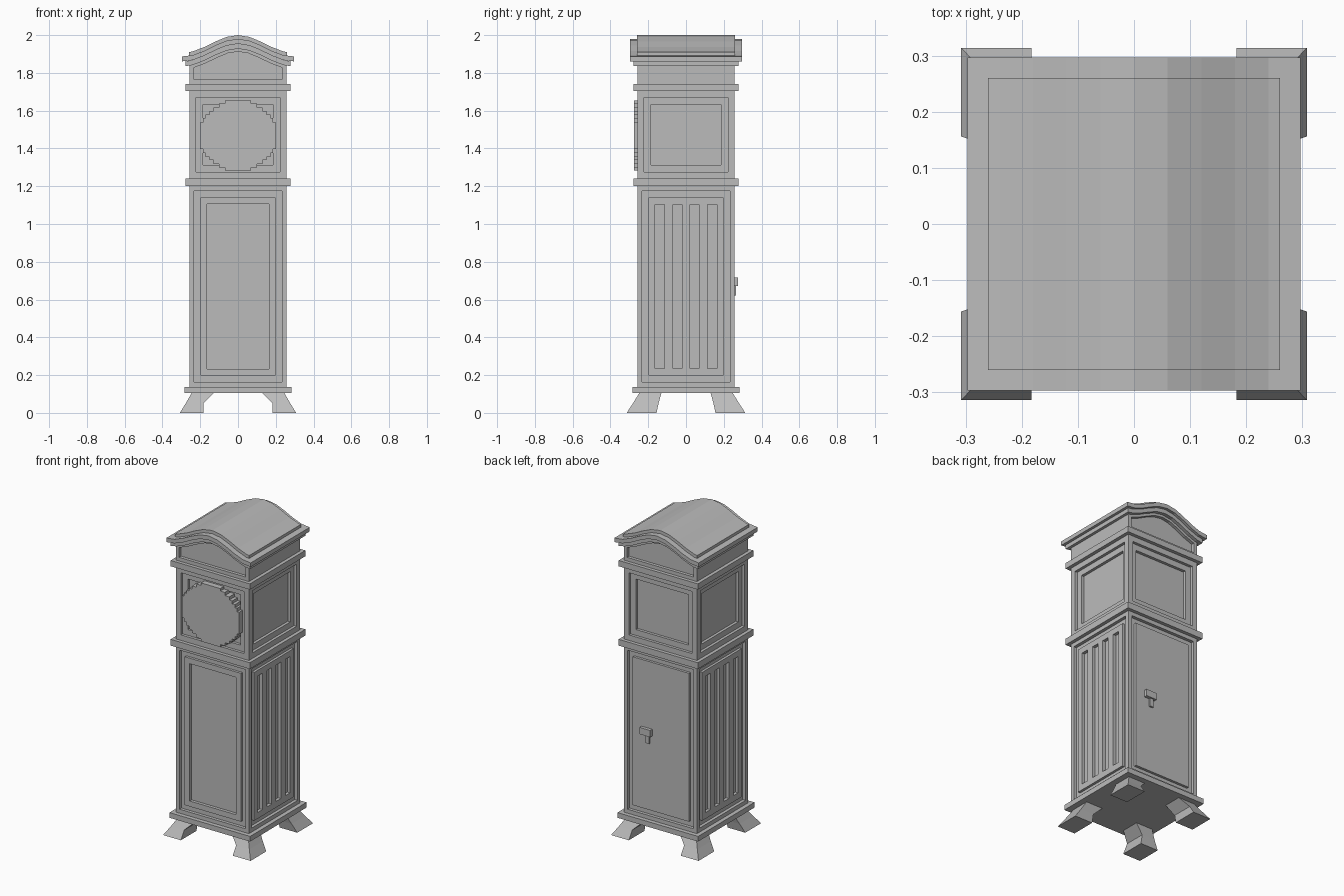
import bpy, bmesh, math
from mathutils import Vector

if "Cube" in bpy.data.objects:
    bpy.data.objects.remove(bpy.data.objects["Cube"])

grey = bpy.data.materials.new("plain_grey")
grey.use_nodes = True
grey.diffuse_color = (0.5, 0.5, 0.5, 1)
grey.node_tree.nodes["Principled BSDF"].inputs["Base Color"].default_value = grey.diffuse_color


def finish(name, bm):
    mesh = bpy.data.meshes.new(name)
    bmesh.ops.recalc_face_normals(bm, faces=bm.faces)
    bm.to_mesh(mesh)
    bm.free()
    mesh.materials.append(grey)
    obj = bpy.data.objects.new(name, mesh)
    bpy.context.collection.objects.link(obj)
    return obj


def box_bm(x0, x1, y0, y1, z0, z1):
    bm = bmesh.new()
    bmesh.ops.create_cube(bm, size=1)
    for v in bm.verts:
        v.co = Vector(((x0 + x1) / 2 + v.co.x * (x1 - x0),
                       (y0 + y1) / 2 + v.co.y * (y1 - y0),
                       (z0 + z1) / 2 + v.co.z * (z1 - z0)))
    bm.normal_update()
    return bm


def slab(name, half, z0, z1):
    return finish(name, box_bm(-half, half, -half, half, z0, z1))


def prism_bm(points, y0, y1):
    """Extrude an outline of (x, z) points along y."""
    bm = bmesh.new()
    face = bm.faces.new([bm.verts.new((x, y0, z)) for x, z in points])
    ext = bmesh.ops.extrude_face_region(bm, geom=[face])["geom"]
    bmesh.ops.translate(bm, vec=(0, y1 - y0, 0),
                        verts=[g for g in ext if isinstance(g, bmesh.types.BMVert)])
    bmesh.ops.recalc_face_normals(bm, faces=bm.faces)
    bm.normal_update()
    return bm


def push(bm, face, depth):
    """Move a face along its normal with straight walls."""
    normal = face.normal.copy()
    new = bmesh.ops.extrude_discrete_faces(bm, faces=[face])["faces"][0]
    bmesh.ops.translate(bm, vec=normal * depth, verts=new.verts)
    bm.normal_update()
    return new


def step(bm, face, margin, depth):
    """Inset a face, then raise or sink it."""
    bmesh.ops.inset_region(bm, faces=[face], thickness=margin, use_even_offset=True)
    bm.normal_update()
    return push(bm, face, depth)


def upright_sides(bm):
    return [f for f in bm.faces if abs(f.normal.z) < 0.1]


def flute(bm, panel):
    """Sink four tall grooves into a side panel."""
    x = panel.verts[0].co.x
    centres = [-0.139, -0.046, 0.046, 0.139]
    cuts = [((0, c + s * 0.024, 0), (0, 1, 0)) for c in centres for s in (-1, 1)]
    cuts += [((0, 0, z), (0, 0, 1)) for z in (0.236, 1.104)]
    pieces = [panel]
    for co, no in cuts:
        geom = set(pieces)
        for f in pieces:
            geom.update(f.edges)
            geom.update(f.verts)
        bmesh.ops.bisect_plane(bm, geom=list(geom), plane_co=co, plane_no=no)
        pieces = [f for f in bm.faces if all(abs(v.co.x - x) < 1e-5 for v in f.verts)
                  and abs(f.calc_center_median().y) < 0.2]
    bm.normal_update()
    for f in pieces:
        c = f.calc_center_median()
        if 0.236 < c.z < 1.104 and any(abs(c.y - k) < 0.01 for k in centres):
            push(bm, f, -0.02)


# Trunk: sunken border with a raised panel on each side
trunk = box_bm(-0.257, 0.257, -0.257, 0.257, 0.138, 1.2)
for side in upright_sides(trunk):
    normal = side.normal.copy()
    panel = step(trunk, step(trunk, side, 0.025, -0.02), 0.034, 0.016)
    if normal.y < -0.5:
        step(trunk, panel, 0.035, -0.02)
    elif abs(normal.x) > 0.5:
        flute(trunk, panel)
finish("trunk", trunk)

# Hood: windows sunk in two steps
hood = box_bm(-0.257, 0.257, -0.257, 0.257, 1.24, 1.705)
for side in upright_sides(hood):
    step(hood, step(hood, side, 0.035, -0.018), 0.037, -0.018)
finish("hood", hood)

# Mouldings
slab("base_moulding", 0.284, 0.105, 0.138)
slab("waist_moulding", 0.279, 1.2, 1.24)
slab("hood_moulding", 0.279, 1.705, 1.742)

# Stepped round dial
corner = [(0.2, 0.07), (0.186, 0.092), (0.171, 0.112), (0.152, 0.13),
          (0.131, 0.15), (0.1, 0.17), (0.068, 0.186)]
quarter = []
for i, (x, z) in enumerate(corner):
    quarter.append((x, z))
    if i + 1 < len(corner):
        quarter.append((corner[i + 1][0], z))
right = [(x, -z) for x, z in reversed(quarter)] + quarter
outline = right + [(-x, -z) for x, z in right]
finish("dial", prism_bm([(x, z + 1.468) for x, z in outline], -0.275, -0.215))


# Arched top
def rise(x):
    return 0.093 * (1 + math.cos(math.pi * min(abs(x) / 0.29, 1))) / 2


def arch(half):
    return [-half] + [i * 0.06 for i in range(-4, 5)] + [half]


def arch_layer(name, half, low, high):
    xs = arch(half)
    points = [(x, low + rise(x)) for x in xs] + [(x, high + rise(x)) for x in reversed(xs)]
    finish(name, prism_bm(points, -half, half))


points = [(-0.257, 1.742), (0.257, 1.742)]
points += [(x, 1.843 + rise(x)) for x in reversed(arch(0.257))]
pediment = prism_bm(points, -0.257, 0.257)
for end in [f for f in pediment.faces if abs(f.normal.y) > 0.9]:
    step(pediment, end, 0.023, -0.02)
finish("pediment", pediment)
arch_layer("lower_cornice", 0.279, 1.835, 1.861)
arch_layer("upper_cornice", 0.297, 1.861, 1.887)
arch_layer("roof", 0.26, 1.887, 1.907)

# Splayed feet: rings of (height, x inner, x outer, y inner, y outer)
rings = [(0, 0.183, 0.308, 0.156, 0.314),
         (0.052, 0.183, 0.276, 0.145, 0.28),
         (0.106, 0.127, 0.245, 0.13, 0.247)]
for sx, x_name in ((1, "left"), (-1, "right")):
    for sy, y_name in ((-1, "front"), (1, "back")):
        bm = bmesh.new()
        loops = [[bm.verts.new((sx * x, sy * y, z)) for x, y in
                  ((xi, yi), (xo, yi), (xo, yo), (xi, yo))]
                 for z, xi, xo, yi, yo in rings]
        for a, b in zip(loops, loops[1:]):
            for i in range(4):
                j = (i + 1) % 4
                bm.faces.new((a[i], a[j], b[j], b[i]))
        bm.faces.new(loops[0])
        bm.faces.new(loops[-1])
        finish(f"{y_name}_{x_name}_foot", bm)

# Latch on the back door
finish("latch_plate", box_bm(0.06, 0.135, 0.25, 0.274, 0.673, 0.716))
finish("latch_stem", box_bm(0.075, 0.1, 0.25, 0.264, 0.622, 0.673))
